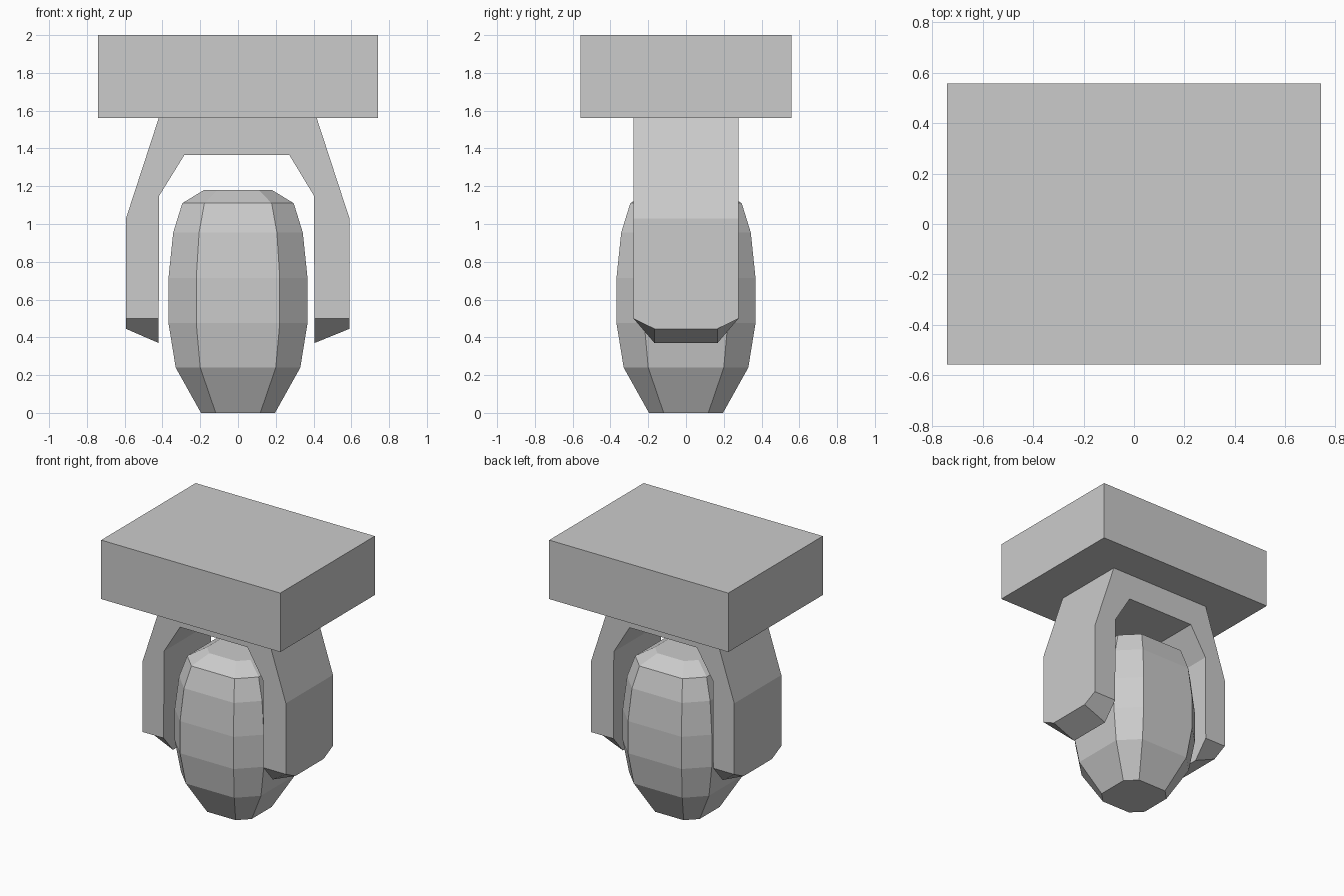
import bpy, bmesh, math

if "Cube" in bpy.data.objects:
    bpy.data.objects.remove(bpy.data.objects["Cube"])


def finish(name, bm):
    bmesh.ops.recalc_face_normals(bm, faces=bm.faces[:])
    mesh = bpy.data.meshes.new(name)
    bm.to_mesh(mesh)
    bm.free()
    obj = bpy.data.objects.new(name, mesh)
    bpy.context.collection.objects.link(obj)
    return obj


# Mounting block
bm = bmesh.new()
bmesh.ops.create_cube(bm, size=1)
bmesh.ops.scale(bm, vec=(1.48, 1.115, 0.44), verts=bm.verts[:])
bmesh.ops.translate(bm, vec=(0, 0, 1.78), verts=bm.verts[:])
finish("mounting_block", bm)

# Fork: arch profile in x and z, extruded through the depth
profile = [(-0.42, 1.56), (-0.593, 1.03), (-0.593, 0.5), (-0.42, 0.5),
           (-0.417, 1.15), (-0.284, 1.365), (0.272, 1.365), (0.402, 1.15),
           (0.405, 0.5), (0.59, 0.5), (0.59, 1.03), (0.417, 1.56)]
bm = bmesh.new()
front = bm.faces.new([bm.verts.new((x, -0.278, z)) for x, z in profile])
out = bmesh.ops.extrude_face_region(bm, geom=[front], use_keep_orig=True)
bmesh.ops.translate(bm, vec=(0, 0.556, 0),
                    verts=[v for v in out["geom"] if isinstance(v, bmesh.types.BMVert)])

# Fork tips: narrow and slope the ends of both arms
ends = [f for f in bm.faces if all(abs(v.co.z - 0.5) < 1e-4 for v in f.verts)]
for end in ends:
    tip = bmesh.ops.extrude_discrete_faces(bm, faces=[end])["faces"][0]
    for v in tip.verts:
        v.co.y = math.copysign(0.167, v.co.y)
        v.co.z = 0.445 if abs(v.co.x) > 0.5 else 0.37
finish("fork", bm)

# Pod: stacked eight-sided rings (height, half width, half width of the flat)
rings = [(0, 0.196, 0.118), (0.24, 0.33, 0.2), (0.475, 0.368, 0.221),
         (0.715, 0.368, 0.221), (0.955, 0.343, 0.206), (1.11, 0.295, 0.178),
         (1.18, 0.18, 0.11)]
bm = bmesh.new()
loops = []
for z, w, f in rings:
    outline = [(w, -f), (w, f), (f, w), (-f, w), (-w, f), (-w, -f), (-f, -w), (f, -w)]
    loops.append([bm.verts.new((x, y, z)) for x, y in outline])
for low, high in zip(loops, loops[1:]):
    for i in range(8):
        j = (i + 1) % 8
        bm.faces.new((low[i], low[j], high[j], high[i]))
bm.faces.new(loops[0])
bm.faces.new(loops[-1])
finish("pod", bm)
